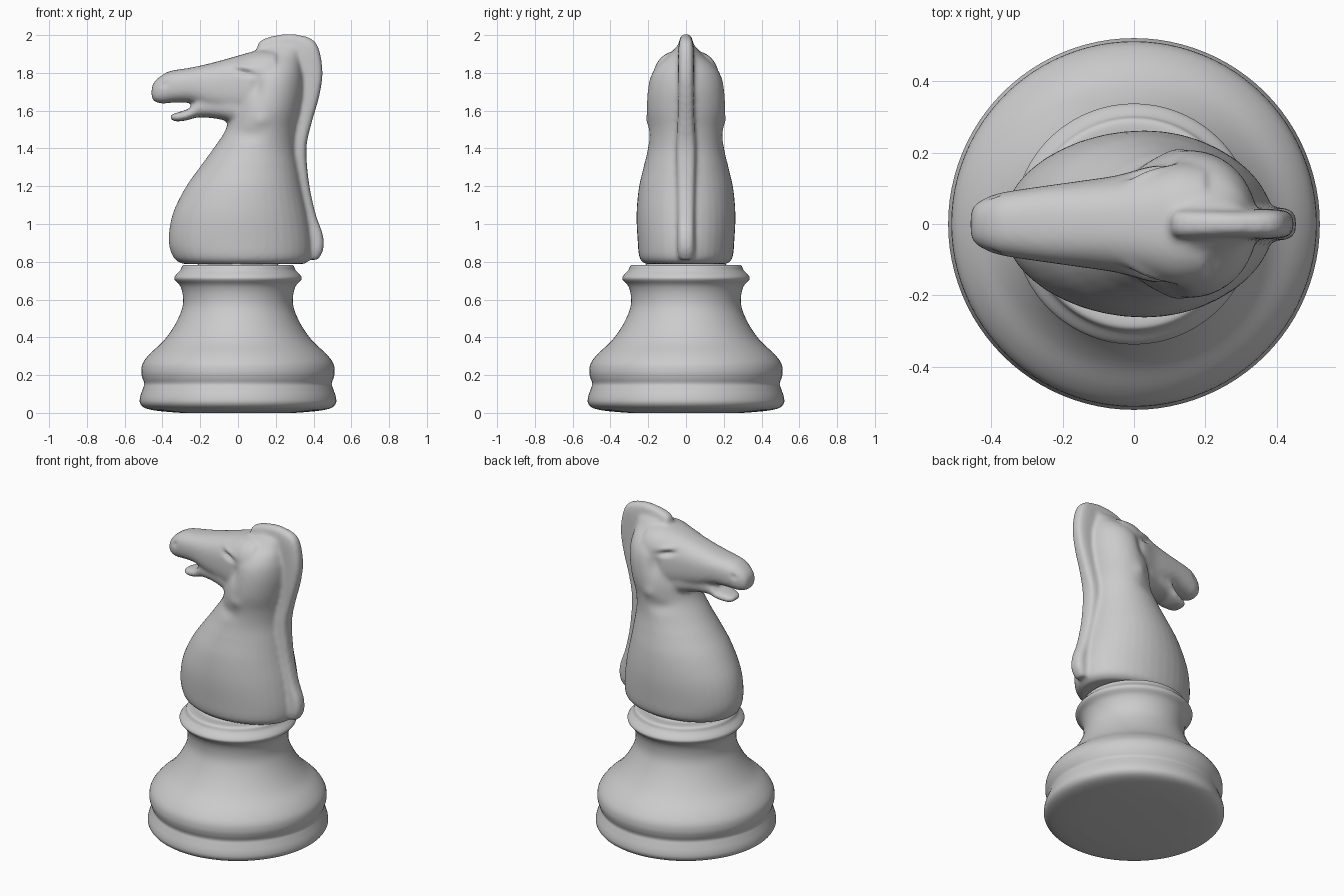
import bpy, bmesh
from math import cos, sin, pi, exp, radians
from mathutils import Vector


def dense(rows, steps=5):
    """Catmull-Rom interpolation of rows of numbers."""
    rows = [Vector(r) for r in rows]
    p = [rows[0]] + rows + [rows[-1]]
    out = []
    for i in range(1, len(p) - 2):
        for s in range(steps):
            t = s / steps
            out.append(0.5 * (2 * p[i] + (p[i + 1] - p[i - 1]) * t
                       + (2 * p[i - 1] - 5 * p[i] + 4 * p[i + 1] - p[i + 2]) * t * t
                       + (3 * p[i] - p[i - 1] - 3 * p[i + 1] + p[i + 2]) * t ** 3))
    return out + [rows[-1]]


def ring(p_minus, p_plus, mid, half_width, power=1.0, n=40):
    """Closed section through two points in the xz plane, widest in y at mid (0..1)."""
    a, b = Vector(p_minus), Vector(p_plus)
    c = a.lerp(b, mid)
    pts = []
    for i in range(n):
        co, si = cos(2 * pi * i / n), sin(2 * pi * i / n)
        q = c + ((b - c) if co > 0 else (a - c)) * abs(co) ** power
        y = half_width * abs(si) ** power * (1 if si > 0 else -1)
        pts.append(Vector((q.x, y, q.y)))
    return pts


def loft(bm, rings):
    rows = [[bm.verts.new(p) for p in r] for r in rings]
    n = len(rows[0])
    for r0, r1 in zip(rows, rows[1:]):
        for i in range(n):
            bm.faces.new((r0[i], r0[(i + 1) % n], r1[(i + 1) % n], r1[i]))
    bm.faces.new(rows[0][::-1])
    bm.faces.new(rows[-1])


def make(name, bm):
    bmesh.ops.recalc_face_normals(bm, faces=bm.faces)
    me = bpy.data.meshes.new(name)
    bm.to_mesh(me)
    bm.free()
    ob = bpy.data.objects.new(name, me)
    bpy.context.collection.objects.link(ob)
    me.shade_smooth()
    return ob


# Turned base: (radius, z)
profile = [(0.30, 0.0), (0.42, 0.01), (0.49, 0.025), (0.518, 0.05), (0.518, 0.085), (0.503, 0.13),
           (0.496, 0.155), (0.506, 0.185), (0.512, 0.22), (0.503, 0.265), (0.465, 0.315),
           (0.40, 0.375), (0.35, 0.44), (0.312, 0.51), (0.292, 0.57), (0.293, 0.63),
           (0.308, 0.675), (0.335, 0.705), (0.333, 0.725), (0.305, 0.755), (0.295, 0.777),
           (0.275, 0.784), (0.22, 0.782), (0.20, 0.80)]
bm = bmesh.new()
loft(bm, [[(r * cos(2 * pi * i / 96), r * sin(2 * pi * i / 96), z) for i in range(96)]
          for r, z in dense(profile, 4)])
base = make("turned_base", bm)
base.data.set_sharp_from_angle(angle=radians(50))

# Horse: overlapping lofts fused by a voxel remesh
bm = bmesh.new()

# Chest and neck: z, front x, back x, half width, x of the widest point
neck = [(0.788, -0.29, 0.35, 0.215, 0.03), (0.82, -0.34, 0.385, 0.246, 0.03),
        (0.91, -0.367, 0.39, 0.256, 0.03), (1.05, -0.347, 0.37, 0.262, 0.03),
        (1.19, -0.28, 0.34, 0.25, 0.04), (1.30, -0.203, 0.32, 0.225, 0.06),
        (1.40, -0.13, 0.305, 0.202, 0.09), (1.50, -0.065, 0.31, 0.197, 0.12),
        (1.60, -0.04, 0.33, 0.207, 0.15), (1.70, 0.0, 0.345, 0.203, 0.17),
        (1.78, 0.03, 0.345, 0.187, 0.18), (1.84, 0.06, 0.335, 0.15, 0.19),
        (1.89, 0.09, 0.33, 0.095, 0.20), (1.94, 0.12, 0.35, 0.05, 0.21)]
loft(bm, [ring((f, z), (b, z), (m - f) / (b - f), w) for z, f, b, w, m in dense(neck)])

# Head and lower jaw: x, bottom z, top z, half width
upper = [(-0.458, 1.68, 1.71, 0.03), (-0.445, 1.65, 1.75, 0.055), (-0.40, 1.638, 1.79, 0.08),
         (-0.35, 1.642, 1.812, 0.092), (-0.25, 1.64, 1.828, 0.107), (-0.15, 1.60, 1.85, 0.121),
         (-0.05, 1.57, 1.877, 0.136), (0.03, 1.55, 1.90, 0.158), (0.12, 1.54, 1.922, 0.18),
         (0.20, 1.58, 1.92, 0.17)]
jaw = [(-0.36, 1.56, 1.575, 0.03), (-0.335, 1.543, 1.586, 0.055), (-0.28, 1.547, 1.603, 0.073),
       (-0.25, 1.555, 1.62, 0.082), (-0.20, 1.565, 1.68, 0.09), (-0.10, 1.555, 1.70, 0.108),
       (-0.02, 1.53, 1.72, 0.13), (0.08, 1.49, 1.72, 0.15)]
for rows in (upper, jaw):
    loft(bm, [ring((x, lo), (x, hi), 0.5, w, 0.8) for x, lo, hi, w in dense(rows)])

# Mane: outer x, z, inner x, z, half width
mane = [(0.42, 0.808, 0.33, 0.82, 0.035), (0.45, 0.86, 0.33, 0.86, 0.045),
        (0.45, 0.94, 0.33, 0.94, 0.045), (0.412, 1.05, 0.31, 1.05, 0.045),
        (0.377, 1.21, 0.27, 1.21, 0.048), (0.362, 1.395, 0.25, 1.40, 0.052),
        (0.387, 1.525, 0.27, 1.53, 0.045), (0.432, 1.685, 0.29, 1.68, 0.042),
        (0.447, 1.82, 0.28, 1.79, 0.042), (0.412, 1.96, 0.26, 1.81, 0.042),
        (0.31, 2.003, 0.23, 1.80, 0.038), (0.20, 1.998, 0.18, 1.80, 0.04),
        (0.12, 1.97, 0.14, 1.81, 0.04), (0.10, 1.93, 0.115, 1.83, 0.03)]
loft(bm, [ring((xi, zi), (xo, zo), 0.5, w, 0.6) for xo, zo, xi, zi, w in dense(mane)])

horse = make("horse_head", bm)
rm = horse.modifiers.new("fuse", 'REMESH')
rm.mode = 'VOXEL'
rm.voxel_size = 0.011
sm = horse.modifiers.new("soften", 'SMOOTH')
sm.factor = 0.5
sm.iterations = 8
fused = bpy.data.meshes.new_from_object(horse.evaluated_get(bpy.context.evaluated_depsgraph_get()))
horse.modifiers.clear()
horse.data = fused

# Carved details on both sides: x, z, x radius, z radius, slope, depth
carving = [(0.035, 1.80, 0.045, 0.014, -0.2, 0.02),    # eye slit
           (0.03, 1.835, 0.05, 0.014, -0.2, -0.008),   # brow
           (0.10, 1.73, 0.035, 0.07, 0.0, 0.014),      # hollow behind the cheek
           (0.12, 1.55, 0.04, 0.035, 0.0, -0.008),     # jaw corner
           (0.05, 1.47, 0.07, 0.04, 0.0, 0.012),       # throat
           (-0.39, 1.74, 0.018, 0.014, 0.3, 0.008)]    # nostril
for v in fused.vertices:
    if abs(v.co.y) > 0.045:
        d = sum(depth * exp(-((v.co.x - x) / rx) ** 2 - ((v.co.z - z - k * (v.co.x - x)) / rz) ** 2)
                for x, z, rx, rz, k, depth in carving)
        v.co.y -= d if v.co.y > 0 else -d
fused.shade_smooth()
